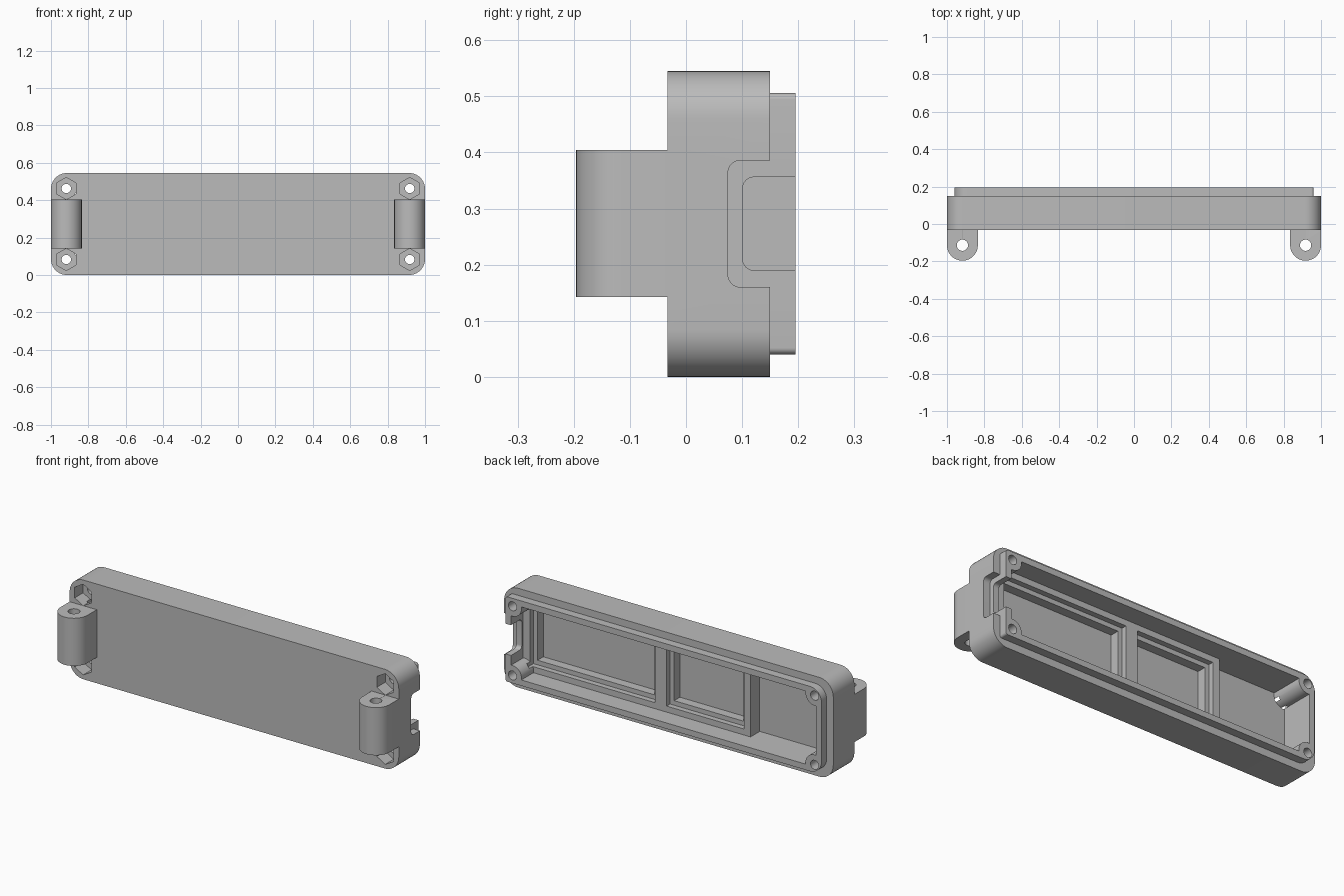
import bpy, bmesh, math
from mathutils import Vector

if "Cube" in bpy.data.objects:
    bpy.data.objects.remove(bpy.data.objects["Cube"])

grey = bpy.data.materials.new("plain grey")
grey.use_nodes = True
colour = (0.5, 0.5, 0.5, 1)
grey.diffuse_color = colour
grey.node_tree.nodes["Principled BSDF"].inputs["Base Color"].default_value = colour

MID = 0.2725  # height of the long centre line


def prism(name, points, axis, lo, hi):
    """Extrude a 2D outline along an axis; the outline uses the other two axes in order."""
    bm = bmesh.new()

    def place(p, d):
        c = list(p)
        c.insert(axis, d)
        return bm.verts.new(c)
    a = [place(p, lo) for p in points]
    b = [place(p, hi) for p in points]
    bm.faces.new(a)
    bm.faces.new(b)
    n = len(points)
    for i in range(n):
        j = (i + 1) % n
        bm.faces.new((a[i], a[j], b[j], b[i]))
    bmesh.ops.recalc_face_normals(bm, faces=bm.faces)
    mesh = bpy.data.meshes.new(name)
    bm.to_mesh(mesh)
    bm.free()
    obj = bpy.data.objects.new(name, mesh)
    bpy.context.collection.objects.link(obj)
    mesh.materials.append(grey)
    return obj


def circle(x, z, r, n=32, turn=0.0):
    return [(x + r * math.cos(turn + math.tau * i / n),
             z + r * math.sin(turn + math.tau * i / n)) for i in range(n)]


def rounded(x0, x1, z0, z1, r_left, r_right, n=10):
    """Rounded rectangle with its own radius at the low and high ends."""
    pts = []
    corners = ((x1, z1, r_right, -1, -1), (x0, z1, r_left, 1, -1),
               (x0, z0, r_left, 1, 1), (x1, z0, r_right, -1, 1))
    for k, (x, z, r, sx, sz) in enumerate(corners):
        for i in range(n + 1):
            t = (k + i / n) * math.pi / 2
            pts.append((x + sx * r + r * math.cos(t), z + sz * r + r * math.sin(t)))
    return pts


def box(name, x0, x1, y0, y1, z0, z1):
    return prism(name, [(x0, z0), (x1, z0), (x1, z1), (x0, z1)], 1, y0, y1)


def combine(target, tool, operation):
    mod = target.modifiers.new("combine", "BOOLEAN")
    mod.operation = operation
    mod.solver = "EXACT"
    mod.object = tool
    bpy.context.view_layer.objects.active = target
    bpy.ops.object.modifier_apply(modifier=mod.name)
    bpy.data.objects.remove(tool)


screws = [(sx * 0.918, MID + sz * 0.19) for sx in (-1, 1) for sz in (-1, 1)]

# Outer shell and raised lip
case = prism("case_body", rounded(-1, 1, 0, 0.545, 0.085, 0.085), 1, -0.033, 0.15)
lip = prism("lip", rounded(-0.96, 0.96, 0.04, 0.506, 0.07, 0.012), 1, 0.02, 0.195)
combine(case, lip, "UNION")

# Hollow inside, leaving round screw posts in the corners
hollow = prism("hollow", rounded(-0.927, 0.927, 0.072, 0.473, 0.02, 0.01), 1, 0.01, 0.3)
for x, z in screws:
    combine(hollow, prism("post", circle(x, z, 0.055), 1, -0.1, 0.4), "DIFFERENCE")
combine(case, hollow, "DIFFERENCE")

# Stepped frames around two bays
combine(case, box("bay_frames", -0.455, 0.94, 0, 0.09, 0.06, 0.485), "UNION")
for x0, x1 in ((0.125, 0.885), (-0.415, 0.055)):
    for inset, depth in ((0, 0.06), (0.025, 0.01)):
        combine(case, box("bay", x0 + inset, x1 - inset, depth, 0.12,
                          0.105 + inset, 0.44 - inset), "DIFFERENCE")

# Hinge lugs with a round outer end and a vertical pin hole
for s in (-1, 1):
    cx, cy, r = s * 0.9175, -0.1135, 0.0825
    arc = [(cx + r * math.cos(math.pi + math.pi * i / 24),
            cy + r * math.sin(math.pi + math.pi * i / 24)) for i in range(25)]
    lug = prism("hinge_lug", arc + [(cx + r, 0.0), (cx - r, 0.0)], 2, 0.142, 0.404)
    combine(lug, prism("pin", circle(cx, cy, 0.03), 2, 0, 1), "DIFFERENCE")
    combine(case, lug, "UNION")

# Screw holes with hexagonal nut pockets
for x, z in screws:
    combine(case, prism("screw", circle(x, z, 0.025, 24), 1, -0.2, 0.4), "DIFFERENCE")
    combine(case, prism("nut", circle(x, z, 0.059, 6, math.pi / 2), 1, -0.1, 0.04), "DIFFERENCE")

# Port notch: shallow outer recess, then an opening through the wall
recess = prism("recess", rounded(0.075, 0.3, 0.16, 0.386, 0.022, 0.022), 0, 0.96, 1.1)
combine(case, recess, "DIFFERENCE")
port = prism("port", rounded(0.101, 0.3, 0.19, 0.356, 0.02, 0.02), 0, 0.88, 1.1)
combine(case, port, "DIFFERENCE")

# Smooth curved faces, keep edges sharp
bpy.ops.object.select_all(action="DESELECT")
case.select_set(True)
bpy.context.view_layer.objects.active = case
bpy.ops.object.shade_smooth_by_angle(angle=math.radians(30))
